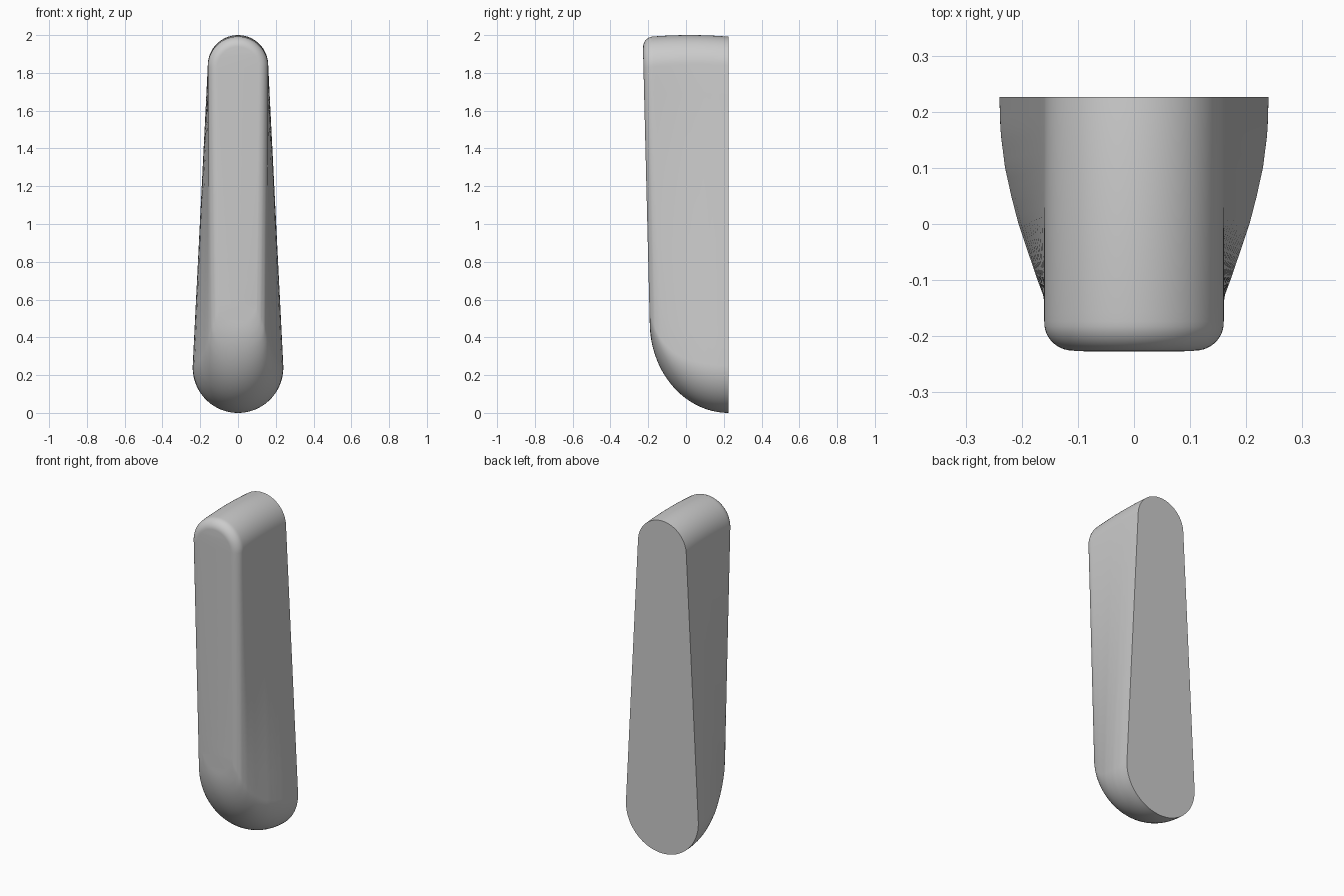
import bpy, bmesh, math

cube = bpy.data.objects.get("Cube")
if cube:
    bpy.data.objects.remove(cube, do_unlink=True)

ARC, SIDE, RINGS = 20, 10, 36
BACK, TOP = 0.226, 2.0


def lerp(a, b, t):
    return a + (b - a) * t


def sample(pairs, x):
    for (x0, v0), (x1, v1) in zip(pairs, pairs[1:]):
        if x <= x1:
            return lerp(v0, v1, (x - x0) / (x1 - x0))
    return pairs[-1][1]


# Lower half-width from the back (0) to the front (1)
LOWER = [(0, .24), (.15, .238), (.3, .23), (.42, .219), (.54, .206),
         (.78, .172), (.88, .156), (.95, .14), (.985, .12), (1, .10)]


def outline(z_low, r_low, z_high, r_high):
    """Tapered capsule: two arcs joined by tangent lines."""
    c0, c1 = z_low + r_low, z_high - r_high
    tilt = math.asin((r_low - r_high) / (c1 - c0))
    half = []
    for i in range(ARC + 1):
        a = lerp(-math.pi / 2, tilt, i / ARC)
        half.append((r_low * math.cos(a), c0 + r_low * math.sin(a)))
    end = (r_high * math.cos(tilt), c1 + r_high * math.sin(tilt))
    start = half[-1]
    half += [(lerp(start[0], end[0], i / SIDE), lerp(start[1], end[1], i / SIDE))
             for i in range(1, SIDE)]
    for i in range(ARC + 1):
        a = lerp(tilt, math.pi / 2, i / ARC)
        half.append((r_high * math.cos(a), c1 + r_high * math.sin(a)))
    return half + [(-x, z) for x, z in half[-2:0:-1]]


# Loft the outlines from the flat back to the rounded front
bm = bmesh.new()
rings = []
for k in range(RINGS + 1):
    t = k / RINGS
    a = t * math.pi / 2
    s = math.sin(a)
    y_low, z_low = BACK - 0.418 * s, 0.48 * (1 - math.cos(a))
    f = max(0, (t - 0.7) / 0.3) * math.pi / 2
    inset = 0.05 * (1 - math.cos(f))
    y_high = lerp(BACK, -0.177, min(1, t / 0.7)) - 0.05 * math.sin(f)
    crown = TOP - 0.2 * (y_high - 0.02) ** 2
    ring = []
    for x, z in outline(z_low, sample(LOWER, s), crown - inset, 0.16 - inset):
        u = min(1, max(0, (z - 0.48) / 1.42))
        if t <= 0:
            u = 0
        ring.append(bm.verts.new((x, lerp(y_low, y_high, u), z)))
    rings.append(ring)
n = len(rings[0])
for r0, r1 in zip(rings, rings[1:]):
    for i in range(n):
        j = (i + 1) % n
        bm.faces.new((r0[i], r0[j], r1[j], r1[i]))
bm.faces.new(rings[0])

# Front panel: strips between the mirrored halves
front = rings[-1]
m = n // 2
for i in range(m):
    corners = [front[i], front[i + 1], front[(n - i - 1) % n], front[(n - i) % n]]
    bm.faces.new(list(dict.fromkeys(corners)))
bmesh.ops.recalc_face_normals(bm, faces=bm.faces)

mesh = bpy.data.meshes.new("tapered_handle")
bm.to_mesh(mesh)
bm.free()
handle = bpy.data.objects.new("tapered_handle", mesh)
bpy.context.collection.objects.link(handle)

# Plain grey finish
grey = bpy.data.materials.new("light_grey")
grey.use_nodes = True
colour = (0.6, 0.6, 0.6, 1)
grey.diffuse_color = colour
grey.node_tree.nodes["Principled BSDF"].inputs["Base Color"].default_value = colour
mesh.materials.append(grey)

bpy.ops.object.select_all(action='DESELECT')
handle.select_set(True)
bpy.context.view_layer.objects.active = handle
bpy.ops.object.shade_smooth_by_angle(angle=math.radians(35))
